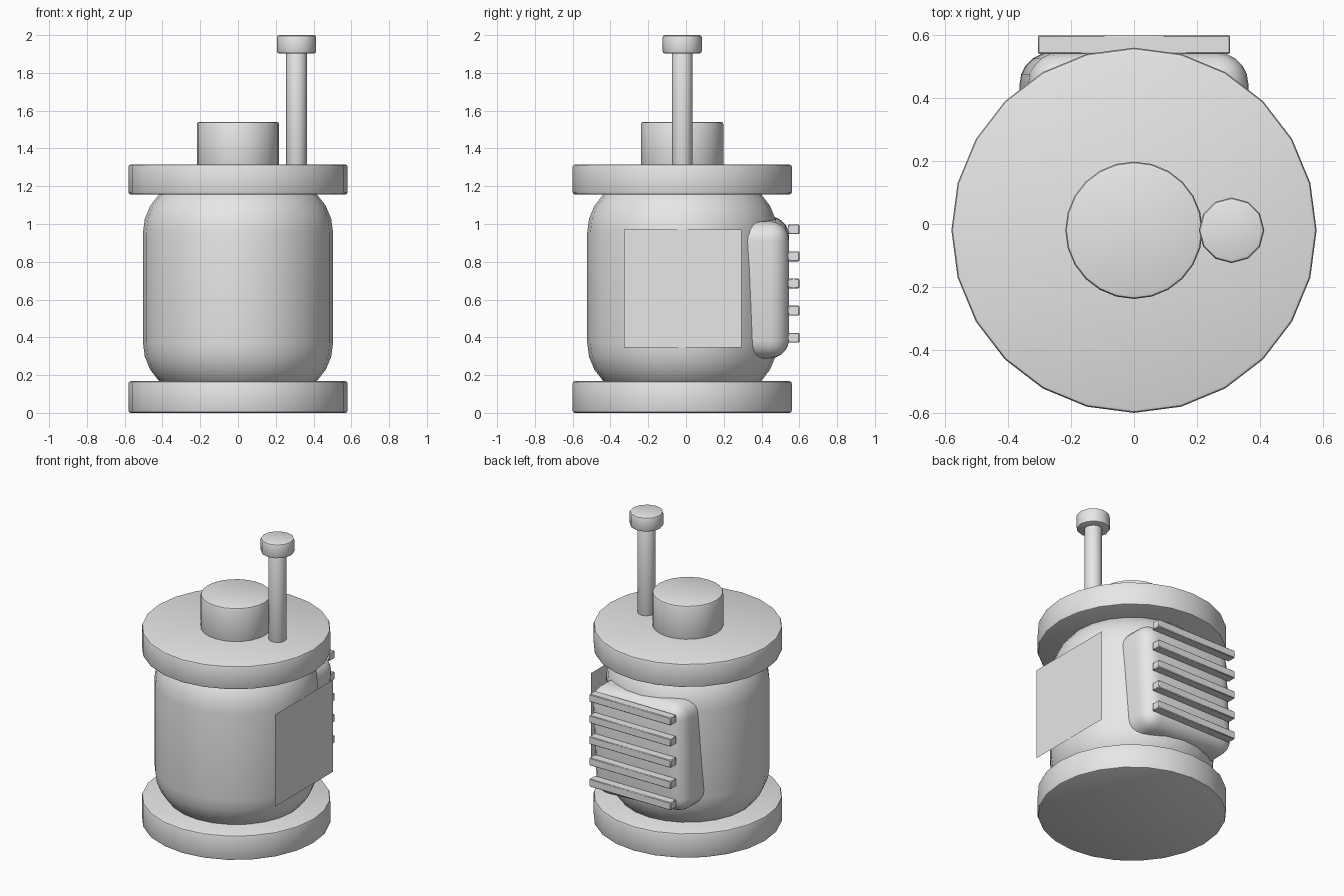
import bpy, bmesh, math
from mathutils import Matrix

if "Cube" in bpy.data.objects:
    bpy.data.objects.remove(bpy.data.objects["Cube"])

CY = -0.02  # y of the main axis

grey = bpy.data.materials.new("plain grey")
grey.diffuse_color = (0.8, 0.8, 0.8, 1)
grey.use_nodes = True
grey.node_tree.nodes["Principled BSDF"].inputs["Base Color"].default_value = grey.diffuse_color


def finish(name, bm, smooth=True):
    bmesh.ops.recalc_face_normals(bm, faces=bm.faces)
    me = bpy.data.meshes.new(name)
    bm.to_mesh(me)
    bm.free()
    me.materials.append(grey)
    ob = bpy.data.objects.new(name, me)
    bpy.context.collection.objects.link(ob)
    if smooth:
        bpy.ops.object.select_all(action='DESELECT')
        ob.select_set(True)
        bpy.context.view_layer.objects.active = ob
        bpy.ops.object.shade_smooth_by_angle(angle=math.radians(40))
    return ob


def round_drum(name, x, r, z0, z1, sides, bevel, steps=2):
    """Upright cylinder with rounded rims, turned from a profile."""
    prof = []
    for i in range(steps + 1):
        a = math.pi / 2 * i / steps
        prof.append((r - bevel + bevel * math.sin(a), z0 + bevel - bevel * math.cos(a)))
    prof += [(pr, z0 + z1 - pz) for pr, pz in reversed(prof)]
    bm = bmesh.new()
    rings = []
    for pr, pz in prof:
        rings.append([bm.verts.new((x + pr * math.cos(2 * math.pi * k / sides),
                                    CY + pr * math.sin(2 * math.pi * k / sides), pz))
                      for k in range(sides)])
    for a, b in zip(rings, rings[1:]):
        for k in range(sides):
            j = (k + 1) % sides
            bm.faces.new((a[k], a[j], b[j], b[k]))
    bm.faces.new(rings[0])
    bm.faces.new(rings[-1])
    return finish(name, bm)


def box(name, centre, size, bevel, steps, tilt=0.0):
    bm = bmesh.new()
    bmesh.ops.create_cube(bm, size=1)
    bmesh.ops.scale(bm, vec=size, verts=bm.verts)
    bmesh.ops.bevel(bm, geom=bm.edges[:], offset=bevel, segments=steps,
                    profile=0.5, affect='EDGES')
    bmesh.ops.transform(bm, verts=bm.verts,
                        matrix=Matrix.Translation(centre) @ Matrix.Rotation(tilt, 4, 'Y'))
    return finish(name, bm)


# Main drum with its base and top flanges
round_drum("body", 0, 0.503, 0.09, 1.235, 24, 0.28, 6)
round_drum("base_flange", 0, 0.58, 0.0, 0.168, 24, 0.012)
round_drum("top_flange", 0, 0.58, 1.156, 1.315, 24, 0.012)

# Cap, rod and knob on top
round_drum("cap", 0, 0.218, 1.29, 1.54, 24, 0.012)
round_drum("rod", 0.31, 0.055, 1.29, 1.92, 12, 0.005)
round_drum("knob", 0.31, 0.104, 1.903, 2.0, 12, 0.012)

# Rounded pack on the back, slightly tilted
box("back_pack", (0, 0.3, 0.664), (0.70, 0.49, 0.725), 0.1, 5, math.radians(3))

# Cooling fins across the pack
for i in range(5):
    box(f"fin_{i + 1}", (0, 0.57, 0.398 + 0.1435 * i), (0.61, 0.06, 0.052), 0.004, 1)

# Thin flat plate on the right side
bm = bmesh.new()
bm.faces.new([bm.verts.new((0.505, y, z)) for y, z in
              ((-0.327, 0.347), (0.294, 0.347), (0.294, 0.97), (-0.327, 0.97))])
finish("side_plate", bm, False)
